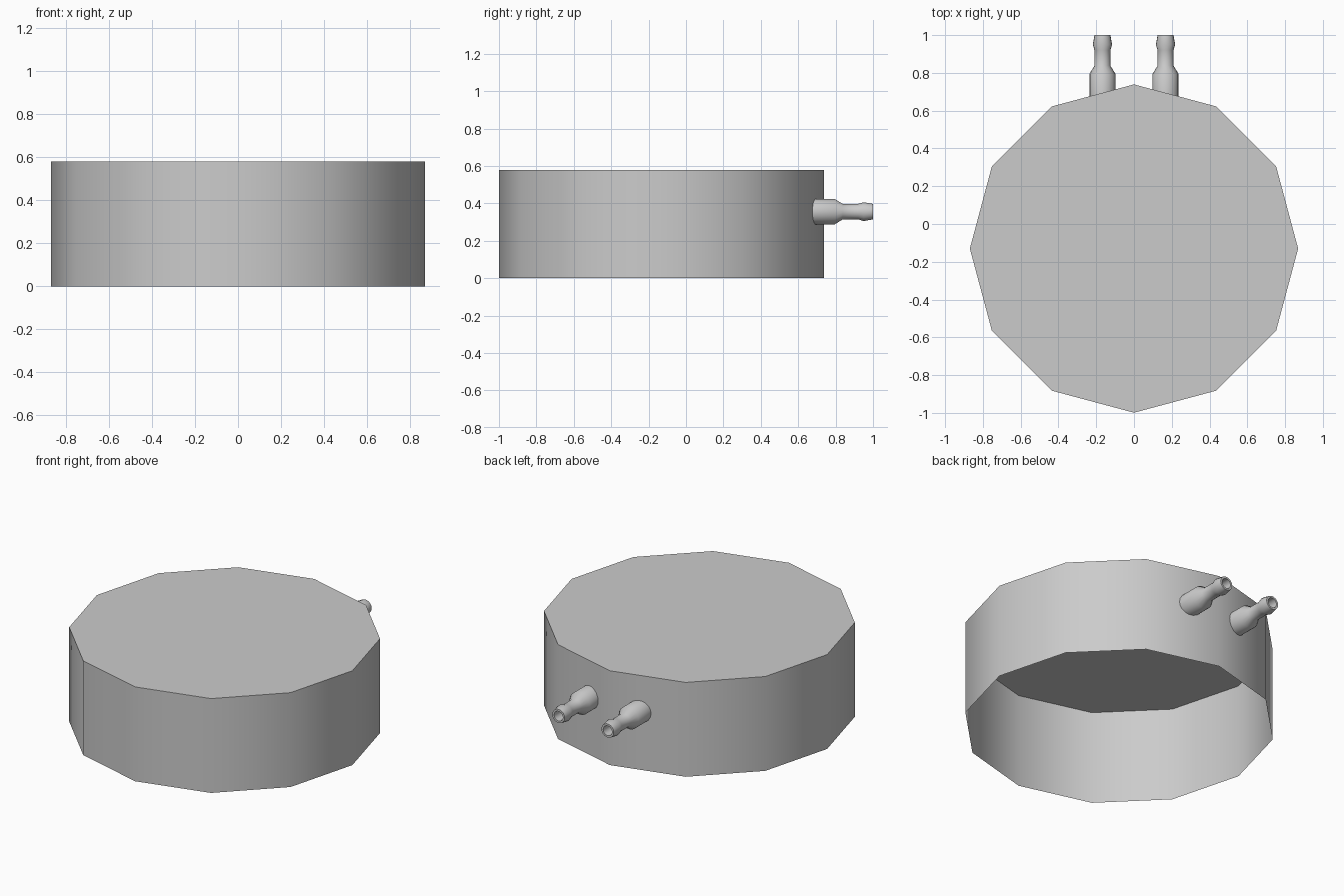
import bpy, bmesh
from math import sin, cos, pi, radians

if "Cube" in bpy.data.objects:
    bpy.data.objects.remove(bpy.data.objects["Cube"])


def finish(bm, name, angle):
    me = bpy.data.meshes.new(name)
    bm.to_mesh(me)
    bm.free()
    ob = bpy.data.objects.new(name, me)
    bpy.context.collection.objects.link(ob)
    bpy.ops.object.select_all(action='DESELECT')
    ob.select_set(True)
    bpy.context.view_layer.objects.active = ob
    bpy.ops.object.shade_smooth_by_angle(angle=radians(angle))
    return ob


def skin(bm, rings):
    for a, b in zip(rings, rings[1:]):
        n = len(a)
        for i in range(n):
            bm.faces.new((a[i], a[(i + 1) % n], b[(i + 1) % n], b[i]))


# Twelve-sided drum: thin shell, capped on top, open underneath
SIDES, R, CY, H = 12, 0.869, -0.13, 0.58
bm = bmesh.new()
rings = []
for z in (0, H):
    rings.append([bm.verts.new((R * sin(2 * pi * i / SIDES), CY + R * cos(2 * pi * i / SIDES), z))
                  for i in range(SIDES)])
skin(bm, rings)
bm.faces.new(rings[1])
bmesh.ops.recalc_face_normals(bm, faces=bm.faces)
for f in bm.faces:
    outward = f.calc_center_median().z * f.normal.z if abs(f.normal.z) > 0.5 else \
        f.normal.x * f.calc_center_median().x + f.normal.y * (f.calc_center_median().y - CY)
    if outward < 0:
        f.normal_flip()
finish(bm, "drum_shell", 40)

# Barbed hose nozzle: (y, radius) outside, over the lip, then down the bore
PROFILE = [(0.665, 0.069), (0.795, 0.069), (0.838, 0.042), (0.92, 0.042),
           (0.95, 0.051), (1.0, 0.042), (1.0, 0.030), (0.85, 0.030)]


def nozzle(name, x, z=0.356, seg=18):
    bm = bmesh.new()
    rings = [[bm.verts.new((x + r * cos(2 * pi * i / seg), y, z + r * sin(2 * pi * i / seg)))
              for i in range(seg)] for y, r in PROFILE]
    skin(bm, rings)
    bm.faces.new(rings[-1])
    bmesh.ops.recalc_face_normals(bm, faces=bm.faces)
    # the lip must face outwards along +y
    bm.normal_update()
    lip = [f for f in bm.faces if all(abs(v.co.y - 1.0) < 1e-5 for v in f.verts)]
    if lip[0].normal.y < 0:
        bmesh.ops.reverse_faces(bm, faces=bm.faces[:])
    finish(bm, name, 40)


nozzle("left_nozzle", -0.167)
nozzle("right_nozzle", 0.167)
